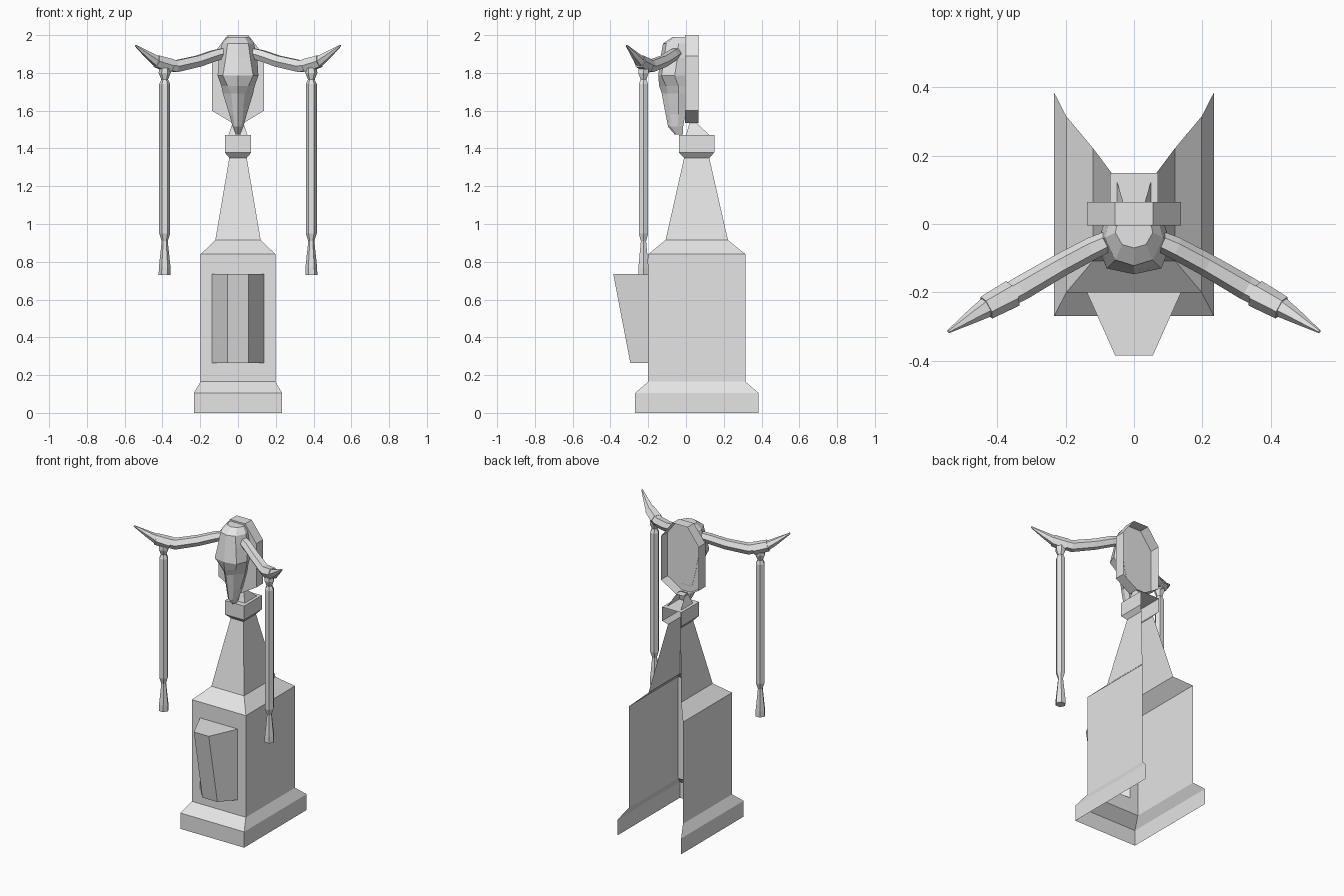
import bpy, bmesh, math
from mathutils import Vector

if "Cube" in bpy.data.objects:
    bpy.data.objects.remove(bpy.data.objects["Cube"])

stone = bpy.data.materials.new("pale_grey")
stone.diffuse_color = (0.78, 0.78, 0.78, 1)
stone.use_nodes = True
stone.node_tree.nodes["Principled BSDF"].inputs["Base Color"].default_value = stone.diffuse_color


def finish(name, bm, recalc=True):
    """Turn a bmesh into a flat-shaded object."""
    if recalc:
        bmesh.ops.recalc_face_normals(bm, faces=bm.faces)
    mesh = bpy.data.meshes.new(name)
    bm.to_mesh(mesh)
    bm.free()
    mesh.materials.append(stone)
    ob = bpy.data.objects.new(name, mesh)
    bpy.context.collection.objects.link(ob)
    return ob


def loft(bm, rings, closed=True, caps=True):
    """Skin a list of equal-length point rings."""
    vs = [[bm.verts.new(p) for p in r] for r in rings]
    n = len(vs[0])
    for a, b in zip(vs, vs[1:]):
        for i in range(n if closed else n - 1):
            j = (i + 1) % n
            bm.faces.new((a[i], a[j], b[j], b[i]))
    if caps:
        bm.faces.new(vs[0][::-1])
        bm.faces.new(vs[-1])
    return vs


def tube(name, path, radii, sides=6, squash=1.0):
    """Low-poly tube along a path of points with a radius at each."""
    pts = [Vector(p) for p in path]
    rings = []
    for i, p in enumerate(pts):
        t = (pts[min(i + 1, len(pts) - 1)] - pts[max(i - 1, 0)]).normalized()
        ref = Vector((0, 0, 1)) if abs(t.z) < 0.9 else Vector((0, 1, 0))
        u = t.cross(ref).normalized()
        v = u.cross(t)
        rings.append([p + radii[i] * (u * math.cos(a) + v * squash * math.sin(a))
                      for a in (2 * math.pi * k / sides for k in range(sides))])
    bm = bmesh.new()
    loft(bm, rings)
    return finish(name, bm)


def open_back_ring(hx, front, back, z):
    return [(-hx, back, z), (-hx, front, z), (hx, front, z), (hx, back, z)]


# Pillar shell: front and two sides, open at the back and underneath
levels = [(0.234, -0.27, 0.385, 0), (0.234, -0.27, 0.385, 0.105),
          (0.198, -0.2, 0.315, 0.165), (0.198, -0.2, 0.315, 0.84),
          (0.12, -0.108, 0.222, 0.915), (0.046, -0.01, 0.123, 1.35),
          (0.07, -0.037, 0.15, 1.378), (0.07, -0.037, 0.15, 1.47)]
bm = bmesh.new()
shell = loft(bm, [open_back_ring(*l) for l in levels], closed=False, caps=False)
bm.faces.new(shell[-1])
# replace the tall front wall with a frame around the panel opening
low, high = shell[2], shell[3]
wall = next(f for f in bm.faces if {low[1], low[2], high[1], high[2]} == set(f.verts))
bm.faces.remove(wall)
outer = [low[1], low[2], high[2], high[1]]
inner = [bm.verts.new(p) for p in ((-0.138, -0.2, 0.265), (0.138, -0.2, 0.265),
                                  (0.138, -0.2, 0.735), (-0.138, -0.2, 0.735))]
for i in range(4):
    j = (i + 1) % 4
    bm.faces.new((outer[i], outer[j], inner[j], inner[i]))
# wedge-shaped front panel growing out of the opening
nose = [bm.verts.new(p) for p in ((-0.055, -0.295, 0.265), (0.055, -0.295, 0.265),
                                 (0.055, -0.385, 0.735), (-0.055, -0.385, 0.735))]
for i in range(4):
    j = (i + 1) % 4
    bm.faces.new((inner[i], inner[j], nose[j], nose[i]))
bm.faces.new(nose)
finish("pillar", bm)

# Small sloped neck carrying the plaque, open at the back
bm = bmesh.new()
loft(bm, [open_back_ring(0.05, 0.0, 0.125, 1.47),
          open_back_ring(0.027, 0.02, 0.05, 1.54)], closed=False, caps=False)
finish("neck", bm)

# Plaque: front plate with a rim, hollow at the back
half = [(0.055, 2.0), (0.138, 1.89), (0.138, 1.6), (0.03, 1.535)]
outline = half + [(-x, z) for x, z in reversed(half)]
bm = bmesh.new()
rim = loft(bm, [[(x, y, z) for x, z in outline] for y in (-0.005, 0.065)], caps=False)
bm.faces.new(rim[0])
finish("plaque", bm)

# Skull: rings from crown to muzzle
# z, back half-width, side (x, y), front (x, y), centre y
skull = [(1.99, 0.05, 0.055, -0.025, 0.035, -0.06, -0.07),
         (1.955, 0.075, 0.085, -0.04, 0.055, -0.105, -0.122),
         (1.88, 0.09, 0.102, -0.045, 0.065, -0.115, -0.135),
         (1.785, 0.09, 0.108, -0.06, 0.08, -0.13, -0.147),
         (1.73, 0.075, 0.088, -0.04, 0.055, -0.105, -0.142),
         (1.69, 0.07, 0.08, -0.04, 0.035, -0.095, -0.128),
         (1.58, 0.04, 0.046, -0.04, 0.026, -0.085, -0.108),
         (1.515, 0.022, 0.028, -0.045, 0.018, -0.08, -0.095),
         (1.475, 0.008, 0.012, -0.03, 0.008, -0.05, -0.06)]
bm = bmesh.new()
rings = []
for z, b, sx, sy, fx, fy, cy in skull:
    by = -0.004 if z > 1.53 else -0.015
    rings.append([(-b, by, z), (-sx, sy, z), (-fx, fy, z), (0, cy, z),
                  (fx, fy, z), (sx, sy, z), (b, by, z)])
loft(bm, rings)
finish("skull", bm)

# Horns, cuffs and hanging tassels on both sides
for s, side in ((-1, "left"), (1, "right")):
    tube(side + "_horn",
         [(s * x, y, z) for x, y, z in ((0.075, -0.05, 1.905), (0.12, -0.07, 1.893),
          (0.21, -0.118, 1.862), (0.33, -0.188, 1.835), (0.425, -0.24, 1.858),
          (0.47, -0.268, 1.89), (0.543, -0.315, 1.945))],
         [0.03, 0.033, 0.034, 0.036, 0.031, 0.022, 0.005])
    tube(side + "_cuff",
         [(s * 0.355, -0.203, 1.837), (s * 0.432, -0.245, 1.862)], [0.041, 0.036])
    tube(side + "_tassel",
         [(s * 0.388, -0.225, z) for z in (1.825, 1.80, 1.765, 1.74, 0.95, 0.91, 0.77, 0.73)],
         [0.03, 0.032, 0.018, 0.029, 0.029, 0.016, 0.031, 0.032])
